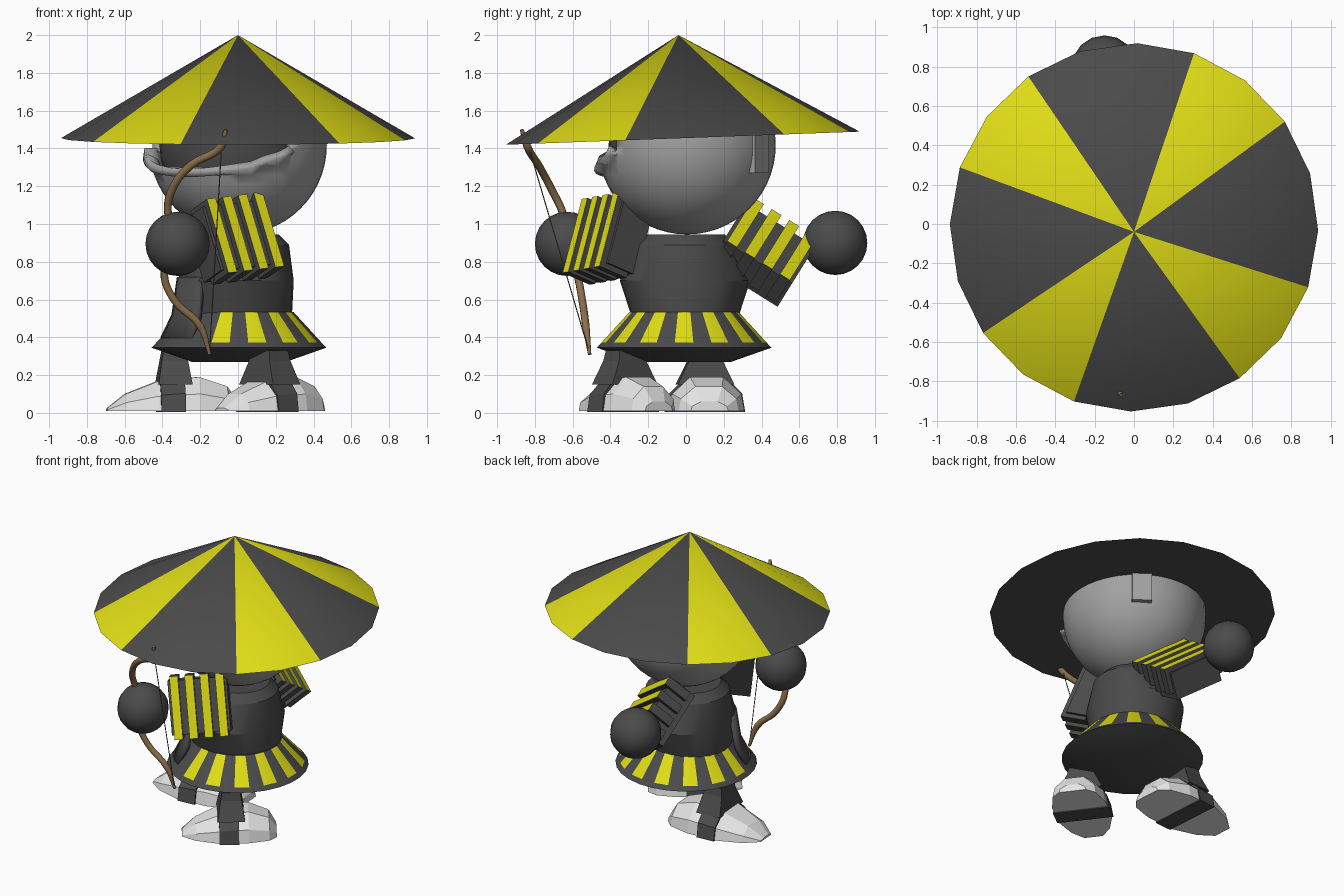
import bpy, bmesh, math
from mathutils import Vector, Matrix

if "Cube" in bpy.data.objects:
    bpy.data.objects.remove(bpy.data.objects["Cube"])


def material(name, rgb):
    m = bpy.data.materials.new(name)
    m.diffuse_color = (*rgb, 1)
    m.use_nodes = True
    m.node_tree.nodes["Principled BSDF"].inputs["Base Color"].default_value = m.diffuse_color
    return m


DARK = material("charcoal", (0.07, 0.07, 0.07))
YELLOW = material("yellow", (0.75, 0.73, 0.008))
GREY = material("mid_grey", (0.36, 0.36, 0.36))
WHITE = material("off_white", (0.78, 0.78, 0.78))
BROWN = material("bow_wood", (0.26, 0.16, 0.07))


def finish(name, bm, mats, angle=None):
    bmesh.ops.recalc_face_normals(bm, faces=bm.faces)
    me = bpy.data.meshes.new(name)
    bm.to_mesh(me)
    bm.free()
    ob = bpy.data.objects.new(name, me)
    bpy.context.collection.objects.link(ob)
    for m in mats:
        me.materials.append(m)
    if angle:
        bpy.ops.object.select_all(action='DESELECT')
        ob.select_set(True)
        bpy.context.view_layer.objects.active = ob
        bpy.ops.object.shade_smooth_by_angle(angle=math.radians(angle))
    return ob


def loft(bm, rings, closed=True, caps=True):
    """Join equal-length rings of points with quads, return them per band."""
    vs = [[bm.verts.new(p) for p in r] for r in rings]
    n = len(vs[0])
    bands = []
    for a, b in zip(vs, vs[1:]):
        bands.append([bm.faces.new((a[i], a[(i + 1) % n], b[(i + 1) % n], b[i]))
                      for i in range(n if closed else n - 1)])
    if caps:
        bm.faces.new(vs[0])
        bm.faces.new(vs[-1])
    return bands


def ring(cx, cy, z, rx, ry, n, start=0.0):
    return [(cx + rx * math.cos(start + i * math.tau / n),
             cy + ry * math.sin(start + i * math.tau / n), z) for i in range(n)]


def ball(name, center, r, mat, seg=16, rows=12):
    bm = bmesh.new()
    bmesh.ops.create_uvsphere(bm, u_segments=seg, v_segments=rows, radius=r,
                              matrix=Matrix.Translation(center))
    return finish(name, bm, [mat], 40)


def box(bm, center, axes, size):
    rot = Matrix(axes).transposed().to_4x4()
    mat = Matrix.Translation(center) @ rot @ Matrix.Diagonal((*size, 1))
    return bmesh.ops.create_cube(bm, size=1, matrix=mat)["verts"]


# Conical hat: twenty wedges, three dark then two yellow, slightly tipped
bm = bmesh.new()
rim = [bm.verts.new((x, y, 1.455 + 0.037 * y))
       for x, y, _ in ring(0, -0.017, 0, 0.937, 0.937, 20, math.radians(-19))]
tip = bm.verts.new((0, -0.04, 2.0))
for i in range(20):
    f = bm.faces.new((rim[i], rim[(i + 1) % 20], tip))
    f.material_index = 1 if i % 5 > 2 else 0
bm.faces.new(rim)
finish("hat", bm, [DARK, YELLOW], 25)

# Head shell with a face opening turned to one side
HEAD = Vector((0, 0.005, 1.415))
face_az = math.radians(-124)
fd = Vector((math.cos(face_az), math.sin(face_az), 0))
low_co, low_no = HEAD + fd * 0.19 + Vector((0, 0, -0.045)), Vector((fd.x * 0.43, fd.y * 0.43, 1))
side_co = HEAD + fd * 0.15
bm = bmesh.new()
bmesh.ops.create_uvsphere(bm, u_segments=40, v_segments=28, radius=0.47,
                          matrix=Matrix.Translation(HEAD))
for co, no in ((low_co, low_no), (side_co, fd)):
    bmesh.ops.bisect_plane(bm, geom=bm.verts[:] + bm.edges[:] + bm.faces[:],
                           plane_co=co, plane_no=no)
gone = [f for f in bm.faces
        if (f.calc_center_median() - low_co).dot(low_no) > 0
        and (f.calc_center_median() - side_co).dot(fd) > 0]
bmesh.ops.delete(bm, geom=gone, context='FACES')
for v in bm.verts:
    if v.is_boundary and (v.co - side_co).dot(fd) > 0.01:
        v.co += (v.co - HEAD).normalized() * 0.04
head = finish("head_shell", bm, [GREY], 40)
rimmod = head.modifiers.new("thickness", 'SOLIDIFY')
rimmod.thickness = 0.045
rimmod.offset = -1
ball("face", HEAD, 0.415, DARK, 32, 20)

# Tab on the back of the head
bm = bmesh.new()
box(bm, HEAD - fd * 0.445 - Vector((0, 0, 0.03)),
    (-fd, Vector((fd.y, -fd.x, 0)), Vector((0, 0, 1))), (0.07, 0.13, 0.23))
finish("head_tab", bm, [GREY])

# Torso
bm = bmesh.new()
loft(bm, [ring(-0.01, -0.005, z, rx, ry, 28) for z, rx, ry in
          ((0.50, 0.295, 0.28), (0.70, 0.305, 0.345), (0.89, 0.28, 0.265), (0.945, 0.225, 0.21))])
finish("torso", bm, [DARK], 25)

# Flared skirt with painted stripes, plain where the flap hangs
bm = bmesh.new()
N = 28
bands = loft(bm, [ring(0.005, -0.01, z, r, r, N, math.radians(-90 + 6.43)) for z, r in
                  ((0.27, 0.25), (0.345, 0.465), (0.372, 0.44), (0.535, 0.29))])
for i, f in enumerate(bands[2]):
    az = (-90 + 6.43 + (i + 0.5) * 360 / N) % 360
    f.material_index = 1 if i % 2 == 0 and not 195 < az < 236 else 0
finish("skirt", bm, [DARK, YELLOW], 25)

# Flap hanging from the torso over the skirt
bm = bmesh.new()
loft(bm, [[(r * math.cos(math.radians(a)), r * math.sin(math.radians(a)), z)
           for a in range(195, 237, 8)] for z, r in ((0.72, 0.335), (0.52, 0.365), (0.40, 0.425))],
     closed=False, caps=False)
flap = finish("skirt_flap", bm, [DARK], 30)
flap.modifiers.new("thickness", 'SOLIDIFY').thickness = 0.03


# Faceted shoes, each with a strap around it and a short leg
def section(t, w, h, low=0.01):
    return [(t, s * w * k, low + h * e) for s, k, e in
            ((-1, .5, 0), (-1, .46, .5), (-1, .22, 1), (1, .22, 1), (1, .46, .5), (1, .5, 0))]


def shoe(side, x, y, az, length, width):
    place = Matrix.Translation((x, y, 0)) @ Matrix.Rotation(math.radians(az), 4, 'Z')
    parts = (
        ("shoe", WHITE, [section(t * length, w * width, h) for t, w, h in
                         ((.5, .34, .015), (.36, .72, .09), (.12, 1, .155),
                          (-.2, 1, .18), (-.42, .8, .13), (-.5, .5, .05))]),
        ("strap", DARK, [section(t, width * 1.05, h, 0.004) for t, h in
                         ((.07, .18), (-.06, .2))]),
        ("leg", DARK, [[(cx + sx * a, sy * b, z) for sx, sy in ((-1, -1), (1, -1), (1, 1), (-1, 1))]
                       for cx, a, b, z in ((-.01, .09, .15, .15), (-.01, .07, .09, .275),
                                           (-.01, .06, .08, .33))]),
    )
    for name, mat, rings in parts:
        bm = bmesh.new()
        loft(bm, rings)
        bm.transform(place)
        finish(f"{side}_{name}", bm, [mat])


shoe("left", 0.16, -0.33, 217, 0.62, 0.36)
shoe("right", -0.35, 0.10, 184, 0.69, 0.40)


# Armoured arms: a block carrying four slats with yellow outer faces
def arm(side, center, along, slat_dir, step):
    a = Vector(along).normalized()
    d = Vector(slat_dir)
    d = (d - a * d.dot(a)).normalized()
    n = a.cross(d)
    c = Vector(center)
    bm = bmesh.new()
    box(bm, c - n * 0.13, (a, d, n), (step * 3.9, 0.36, 0.19))
    finish(f"{side}_arm", bm, [DARK])
    for i in range(4):
        bm = bmesh.new()
        box(bm, c + a * step * (i - 1.5) - n * 0.09, (a, d, n), (step * 0.56, 0.42, 0.18))
        bm.normal_update()
        for f in bm.faces:
            f.material_index = 1 if f.normal.dot(n) > 0.9 else 0
        finish(f"{side}_slat_{i + 1}", bm, [DARK, YELLOW])


arm("front", (0.04, -0.505, 0.955), (0.83, 0.55, 0.1), (-0.35, 0.19, 0.92), 0.1)
arm("back", (0.04, 0.455, 0.92), (0, 0.85, -0.53), (-0.77, 0.295, 0.57), 0.11)
ball("front_hand", (-0.32, -0.63, 0.895), 0.17, DARK)
ball("back_hand", (-0.15, 0.79, 0.9), 0.17, DARK)


# Bow and its string
def rod(name, pts, radius, kind):
    cu = bpy.data.curves.new(name, 'CURVE')
    cu.dimensions = '3D'
    cu.bevel_depth = radius
    cu.bevel_resolution = 2
    cu.resolution_u = 5
    cu.use_fill_caps = True
    sp = cu.splines.new(kind)
    if kind == 'BEZIER':
        sp.bezier_points.add(len(pts) - 1)
        for i, (bp, p) in enumerate(zip(sp.bezier_points, pts)):
            bp.co = p
            bp.handle_left_type = bp.handle_right_type = 'AUTO'
            bp.radius = 0.45 if i in (0, len(pts) - 1) else 1
    else:
        sp.points.add(len(pts) - 1)
        for sp_pt, p in zip(sp.points, pts):
            sp_pt.co = (*p, 1)
    cu.materials.append(BROWN)
    bpy.context.collection.objects.link(bpy.data.objects.new(name, cu))


rod("bow", [(-.065, -.87, 1.5), (-.09, -.84, 1.41), (-.25, -.78, 1.31), (-.35, -.71, 1.18),
            (-.37, -.65, 1.05), (-.32, -.63, .9), (-.39, -.58, .75), (-.34, -.55, .6),
            (-.2, -.53, .46), (-.15, -.51, .31)], 0.021, 'BEZIER')
rod("bow_string", [(-.085, -.845, 1.45), (-.15, -.515, .33)], 0.003, 'POLY')
